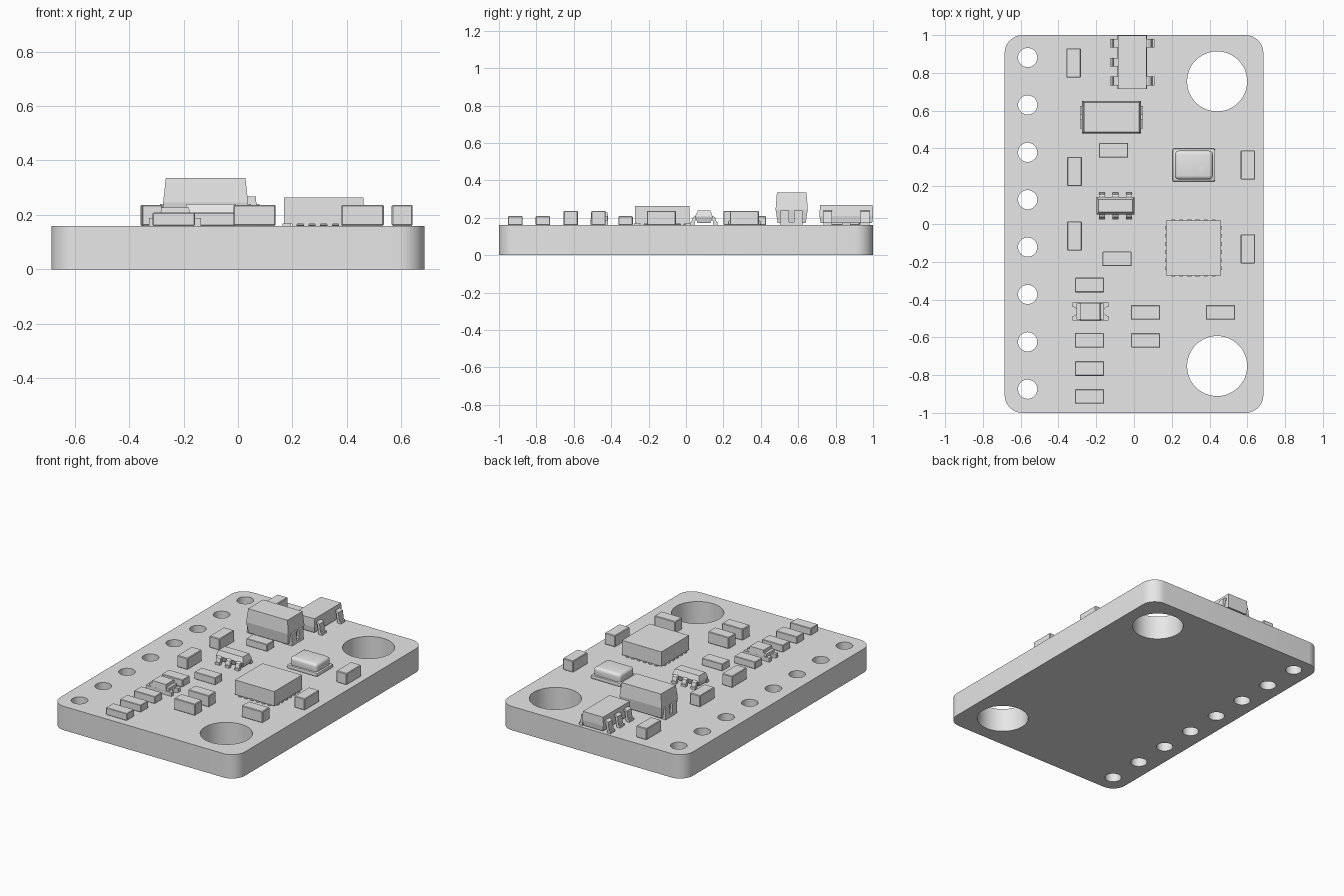
import bpy, bmesh, math
from mathutils import Matrix, Vector

cube = bpy.data.objects.get("Cube")
if cube:
    bpy.data.objects.remove(cube, do_unlink=True)

TOP = 0.16  # upper face of the board
grey = bpy.data.materials.new("plain_grey")
grey.use_nodes = True
grey.diffuse_color = (0.8, 0.8, 0.8, 1)
grey.node_tree.nodes["Principled BSDF"].inputs["Base Color"].default_value = (0.8, 0.8, 0.8, 1)


def finish(name, bm, bevel=0, segments=1):
    """Turn a bmesh into a named object with the shared material."""
    bmesh.ops.recalc_face_normals(bm, faces=bm.faces)
    if bevel:
        bmesh.ops.bevel(bm, geom=bm.edges[:], offset=bevel, segments=segments,
                        affect='EDGES', profile=0.5)
    mesh = bpy.data.meshes.new(name)
    bm.to_mesh(mesh)
    bm.free()
    mesh.materials.append(grey)
    ob = bpy.data.objects.new(name, mesh)
    bpy.context.collection.objects.link(ob)
    return ob


def smooth(ob):
    bpy.ops.object.select_all(action='DESELECT')
    ob.select_set(True)
    bpy.context.view_layer.objects.active = ob
    bpy.ops.object.shade_smooth_by_angle(angle=math.radians(35))


def box(name, x, y, w, d, z0, z1, bevel=0, segments=1):
    bm = bmesh.new()
    bmesh.ops.create_cube(bm, size=1, matrix=Matrix.Translation((x, y, (z0 + z1) / 2))
                          @ Matrix.Diagonal((w, d, z1 - z0, 1)))
    return finish(name, bm, bevel, segments)


def loft(name, x, y, rings):
    """Stack rectangles (width, depth, z) into a moulded package body."""
    bm = bmesh.new()
    loops = [[bm.verts.new((x + sx * w / 2, y + sy * d / 2, z))
              for sx, sy in ((-1, -1), (1, -1), (1, 1), (-1, 1))] for w, d, z in rings]
    bm.faces.new(loops[0])
    bm.faces.new(loops[-1])
    for a, b in zip(loops, loops[1:]):
        for i in range(4):
            j = (i + 1) % 4
            bm.faces.new((a[i], a[j], b[j], b[i]))
    return finish(name, bm)


def prism(name, outline, length, matrix):
    """Extrude an XY outline along local z."""
    bm = bmesh.new()
    face = bm.faces.new([bm.verts.new((a, b, 0)) for a, b in outline])
    new = bmesh.ops.extrude_face_region(bm, geom=[face])["geom"]
    bmesh.ops.translate(bm, vec=(0, 0, length),
                        verts=[v for v in new if isinstance(v, bmesh.types.BMVert)])
    bm.transform(matrix)
    return finish(name, bm)


def gull_leg(name, x, y, out, reach, high, width):
    """Bent lead starting at the body side (x, y) and running along out."""
    t = 0.016
    mid = reach * 0.45
    outline = [(-0.03, high), (mid - t / 2, high), (mid + t / 2, high - t / 2),
               (mid + t, t), (reach, t), (reach, 0), (mid, 0),
               (mid - t / 2, high - t), (-0.03, high - t)]
    o, up = Vector(out), Vector((0, 0, 1))
    side = o.cross(up)
    m = Matrix((o, up, side)).transposed().to_4x4()
    m.translation = Vector((x, y, TOP)) - side * width / 2
    prism(name, outline, width, m)


def arc(cx, cy, r, start, end, n):
    return [(cx + r * math.cos(math.radians(start + (end - start) * i / n)),
             cy + r * math.sin(math.radians(start + (end - start) * i / n)))
            for i in range(n + 1)]


# Board: filled flat curve with holes, extruded
curve = bpy.data.curves.new("board", 'CURVE')
curve.dimensions = '2D'
curve.fill_mode = 'BOTH'
curve.extrude = TOP / 2
corner = 0.095
outer = []
for k, (sx, sy) in enumerate(((1, 1), (-1, 1), (-1, -1), (1, -1))):
    outer += arc(sx * (0.685 - corner), sy * (1 - corner), corner, 90 * k, 90 * k + 90, 10)
loops = [outer]
loops += [arc(0.44, y, 0.159, 0, 360, 48)[:-1] for y in (0.755, -0.752)]
loops += [arc(-0.563, 0.881 - 0.2508 * i, 0.051, 0, 360, 32)[:-1] for i in range(8)]
for pts in loops:
    spline = curve.splines.new('POLY')
    spline.points.add(len(pts) - 1)
    for p, (x, y) in zip(spline.points, pts):
        p.co = (x, y, 0, 1)
    spline.use_cyclic_u = True
curve.materials.append(grey)
board = bpy.data.objects.new("board", curve)
bpy.context.collection.objects.link(board)
bpy.ops.object.select_all(action='DESELECT')
board.select_set(True)
bpy.context.view_layer.objects.active = board
bpy.ops.object.convert(target='MESH')
board = bpy.context.view_layer.objects.active
bm = bmesh.new()
bm.from_mesh(board.data)
bmesh.ops.translate(bm, verts=bm.verts, vec=(0, 0, TOP / 2))
bmesh.ops.remove_doubles(bm, verts=bm.verts, dist=0.0001)
bmesh.ops.recalc_face_normals(bm, faces=bm.faces)
bm.to_mesh(board.data)
bm.free()
smooth(board)

# Capacitors (tall) and resistors (low)
LONG, SHORT = 0.155, 0.077
for x, y in ((-0.32, 0.852), (-0.315, 0.278), (-0.315, -0.063), (0.603, 0.312), (0.603, -0.132)):
    box("capacitor", x, y, SHORT, LONG, TOP, 0.237, 0.004)
for x, y in ((0.061, -0.468), (0.061, -0.616), (0.458, -0.468)):
    box("capacitor", x, y, LONG, SHORT, TOP, 0.237, 0.004)
for x, y in ((-0.108, 0.39), (-0.09, -0.185), (-0.236, -0.323),
             (-0.236, -0.616), (-0.236, -0.765), (-0.236, -0.913)):
    box("resistor", x, y, LONG, SHORT, TOP, 0.208, 0.003)

# Indicator lamp: notched base with a tapered lens
lx, ly = -0.231, -0.463
base = [(0.095, -0.047)] + arc(0.095, 0, 0.024, 270, 90, 10) + [(0.095, 0.047)]
base += [(-a, -b) for a, b in base]
prism("lamp_base", base, 0.028, Matrix.Translation((lx, ly, TOP)))
loft("lamp_body", lx, ly, [(0.146, 0.085, 0.185), (0.146, 0.085, 0.208)])
loft("lamp_lens", lx, ly, [(0.112, 0.094, 0.185), (0.102, 0.088, 0.228)])

# Square leadless chip with pads along its edges
cx, cy, size = 0.315, -0.127, 0.292
box("sensor_chip", cx, cy, size, size, TOP + 0.006, 0.263)
for i in range(6):
    t = (i - 2.5) * 0.043
    for s in (-1, 1):
        box("chip_pad", cx + t, cy + s * 0.136, 0.02, 0.03, TOP, TOP + 0.008)
        box("chip_pad", cx + s * 0.136, cy + t, 0.03, 0.02, TOP, TOP + 0.008)

# Metal-lidded sensor with a vent
px, py = 0.317, 0.312
smooth(box("lidded_sensor_base", px, py, 0.226, 0.175, TOP, 0.185, 0.008, 2))
smooth(box("lidded_sensor_lid", px, py, 0.2, 0.152, 0.165, 0.237, 0.02, 4))
bm = bmesh.new()
bmesh.ops.create_circle(bm, cap_ends=True, segments=20, radius=0.016,
                        matrix=Matrix.Translation((0.357, 0.291, 0.2375)))
bmesh.ops.inset_region(bm, faces=bm.faces[:], thickness=0.003, depth=0.001)
finish("lid_vent", bm)

# Six-lead package
sx, sy = -0.098, 0.096
loft("six_lead_body", sx, sy, [(0.18, 0.07, 0.172), (0.2, 0.094, 0.206), (0.18, 0.066, 0.24)])
for dx in (-0.071, 0, 0.071):
    for s in (-1, 1):
        gull_leg("six_lead_leg", sx + dx, sy + s * 0.035, (0, s, 0), 0.038, 0.05, 0.032)

# Five-lead package
fx, fy = -0.009, 0.857
loft("five_lead_body", fx, fy, [(0.144, 0.276, 0.172), (0.156, 0.286, 0.21), (0.15, 0.282, 0.267)])
for s, rows in ((-1, (-0.1, 0, 0.1)), (1, (-0.1, 0.1))):
    for dy in rows:
        gull_leg("five_lead_leg", fx + s * 0.07, fy + dy, (s, 0, 0), 0.048, 0.08, 0.046)

# Large moulded block with end terminals
bx, by = -0.119, 0.565
loft("block_body", bx, by, [(0.294, 0.15, 0.172), (0.312, 0.172, 0.245), (0.292, 0.158, 0.335)])
for s in (-1, 1):
    for dy in (-0.036, 0.036):
        box("block_terminal", bx + s * 0.15, by + dy, 0.034, 0.046, TOP, 0.24)
    box("block_foot", bx + s * 0.13, by, 0.074, 0.118, TOP, 0.178)
